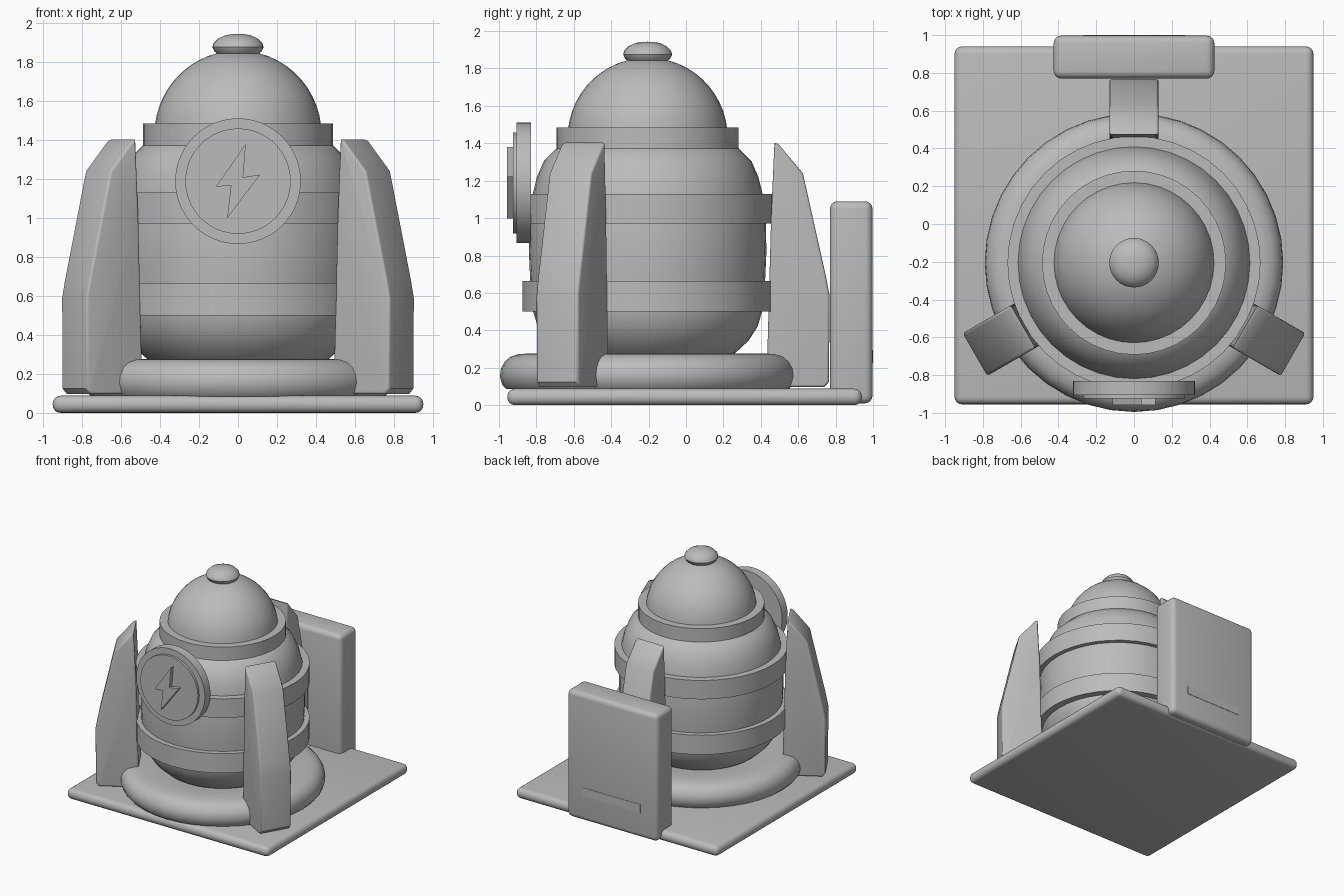
import bpy, bmesh, math
from mathutils import Matrix, Vector

if "Cube" in bpy.data.objects:
    bpy.data.objects.remove(bpy.data.objects["Cube"])

CY = -0.205                      # y of the capsule axis

grey = bpy.data.materials.new("plain_grey")
grey.diffuse_color = (0.5, 0.5, 0.5, 1)
grey.use_nodes = True
grey.node_tree.nodes["Principled BSDF"].inputs["Base Color"].default_value = grey.diffuse_color


def finish(bm, name, angle=35):
    """Turn a bmesh into a shaded, coloured object."""
    bmesh.ops.recalc_face_normals(bm, faces=bm.faces)
    me = bpy.data.meshes.new(name)
    bm.to_mesh(me)
    bm.free()
    me.shade_smooth()
    me.set_sharp_from_angle(angle=math.radians(angle))
    me.materials.append(grey)
    ob = bpy.data.objects.new(name, me)
    bpy.context.collection.objects.link(ob)
    return ob


def box(name, lo, hi, bevel=0.0):
    bm = bmesh.new()
    size = [h - l for l, h in zip(lo, hi)]
    mid = [(h + l) / 2 for l, h in zip(lo, hi)]
    bmesh.ops.create_cube(bm, size=1, matrix=Matrix.Translation(mid) @ Matrix.Diagonal((*size, 1)))
    if bevel:
        bmesh.ops.bevel(bm, geom=bm.edges[:], offset=bevel, segments=4,
                        profile=0.5, affect='EDGES', clamp_overlap=True)
    return finish(bm, name)


def lathe(name, profile, steps=40):
    """Revolve (radius, z) points round the capsule axis."""
    bm = bmesh.new()
    vs = [bm.verts.new((r, 0, z)) for r, z in profile]
    es = [bm.edges.new(p) for p in zip(vs, vs[1:])]
    bmesh.ops.spin(bm, geom=vs + es, cent=(0, 0, 0), axis=(0, 0, 1),
                   angle=math.tau, steps=steps, use_duplicate=False)
    bmesh.ops.remove_doubles(bm, verts=bm.verts, dist=1e-4)
    bmesh.ops.translate(bm, verts=bm.verts, vec=(0, CY, 0))
    return finish(bm, name)


def prism(points, direction):
    """Extrude a closed outline of 3D points; returns the bmesh and its two caps."""
    bm = bmesh.new()
    cap = bm.faces.new([bm.verts.new(p) for p in points])
    out = bmesh.ops.extrude_face_region(bm, geom=[cap], use_keep_orig=True)["geom"]
    bmesh.ops.translate(bm, vec=direction, verts=[g for g in out if isinstance(g, bmesh.types.BMVert)])
    other = next(g for g in out if isinstance(g, bmesh.types.BMFace))
    bmesh.ops.recalc_face_normals(bm, faces=bm.faces)
    return bm, (cap, other)


def band(name, inner, outer, z0, z1):
    return lathe(name, [(inner, z0), (outer, z0), (outer, z1), (inner, z1), (inner, z0)])


# Ground slab and upright back panel with its thin slot plate
box("base_slab", (-0.95, -0.955, 0.0), (0.95, 0.94, 0.088), 0.04)
box("back_panel", (-0.425, 0.77, 0.01), (0.425, 0.997, 1.09), 0.04)
box("slot_plate", (-0.27, 0.993, 0.225), (0.27, 1.0, 0.295))

# Rounded ring under the capsule
lathe("foot_ring", [(0, 0.085), (0.755, 0.085), (0.778, 0.11), (0.79, 0.155), (0.785, 0.195),
                    (0.765, 0.232), (0.735, 0.258), (0.69, 0.273), (0.62, 0.277), (0.52, 0.275),
                    (0.4, 0.26), (0, 0.26)])

# Barrel body
lathe("body", [(0, 0.2), (0.38, 0.22), (0.47, 0.28), (0.54, 0.345), (0.588, 0.42), (0.612, 0.5),
               (0.628, 0.665), (0.635, 0.82), (0.632, 0.97), (0.614, 1.13), (0.592, 1.22),
               (0.555, 1.305), (0.49, 1.37), (0.42, 1.40), (0, 1.40)])
band("lower_band", 0.58, 0.67, 0.5, 0.665)
band("upper_band", 0.58, 0.67, 0.97, 1.13)
lathe("neck_ring", [(0, 1.37), (0.487, 1.37), (0.487, 1.485), (0, 1.485)])

# Dome and top knob
a0 = math.radians(5)
lathe("dome", [(0.428 * math.cos(a0 + (math.pi / 2 - a0) * i / 12),
                1.43 + 0.428 * math.sin(a0 + (math.pi / 2 - a0) * i / 12)) for i in range(13)])
lathe("top_knob", [(0.09, 1.83), (0.12, 1.852), (0.131, 1.875), (0.125, 1.895), (0.1, 1.92),
                   (0.065, 1.936), (0.03, 1.942), (0, 1.943)], 32)

# Three fins around the body
fin_profile = [(0.635, 0.097), (0.945, 0.097), (0.97, 0.125), (0.972, 0.59), (0.955, 0.68),
               (0.83, 1.24), (0.70, 1.395), (0.678, 1.403), (0.66, 1.0)]
for name, deg in (("back_fin", 90), ("right_fin", -30), ("left_fin", 210)):
    bm, caps = prism([(r, -0.13, z) for r, z in fin_profile], (0, 0.26, 0))
    rim = list({e for f in caps for e in f.edges})
    bmesh.ops.bevel(bm, geom=rim, offset=0.042, segments=4, profile=0.5,
                    affect='EDGES', clamp_overlap=True)
    bm.transform(Matrix.Translation((0, CY, 0)) @ Matrix.Rotation(math.radians(deg), 4, 'Z'))
    finish(bm, name, 40)


# Round front badge with a raised zigzag
def disc(name, radius, y0, y1):
    bm = bmesh.new()
    bmesh.ops.create_cone(bm, cap_ends=True, segments=64, radius1=radius, radius2=radius, depth=y1 - y0,
                          matrix=Matrix.Translation((0, (y0 + y1) / 2, 1.188)) @ Matrix.Rotation(math.pi / 2, 4, 'X'))
    finish(bm, name)


disc("badge_rim", 0.322, -0.905, -0.83)
disc("badge_face", 0.27, -0.925, -0.88)
zigzag = [(0.04, 1.38), (-0.113, 1.16), (-0.036, 1.165), (-0.056, 0.997), (0.113, 1.222), (0.026, 1.208)]
bm, _ = prism([(x, -0.957, z) for x, z in zigzag], (0, 0.06, 0))
finish(bm, "badge_zigzag")
